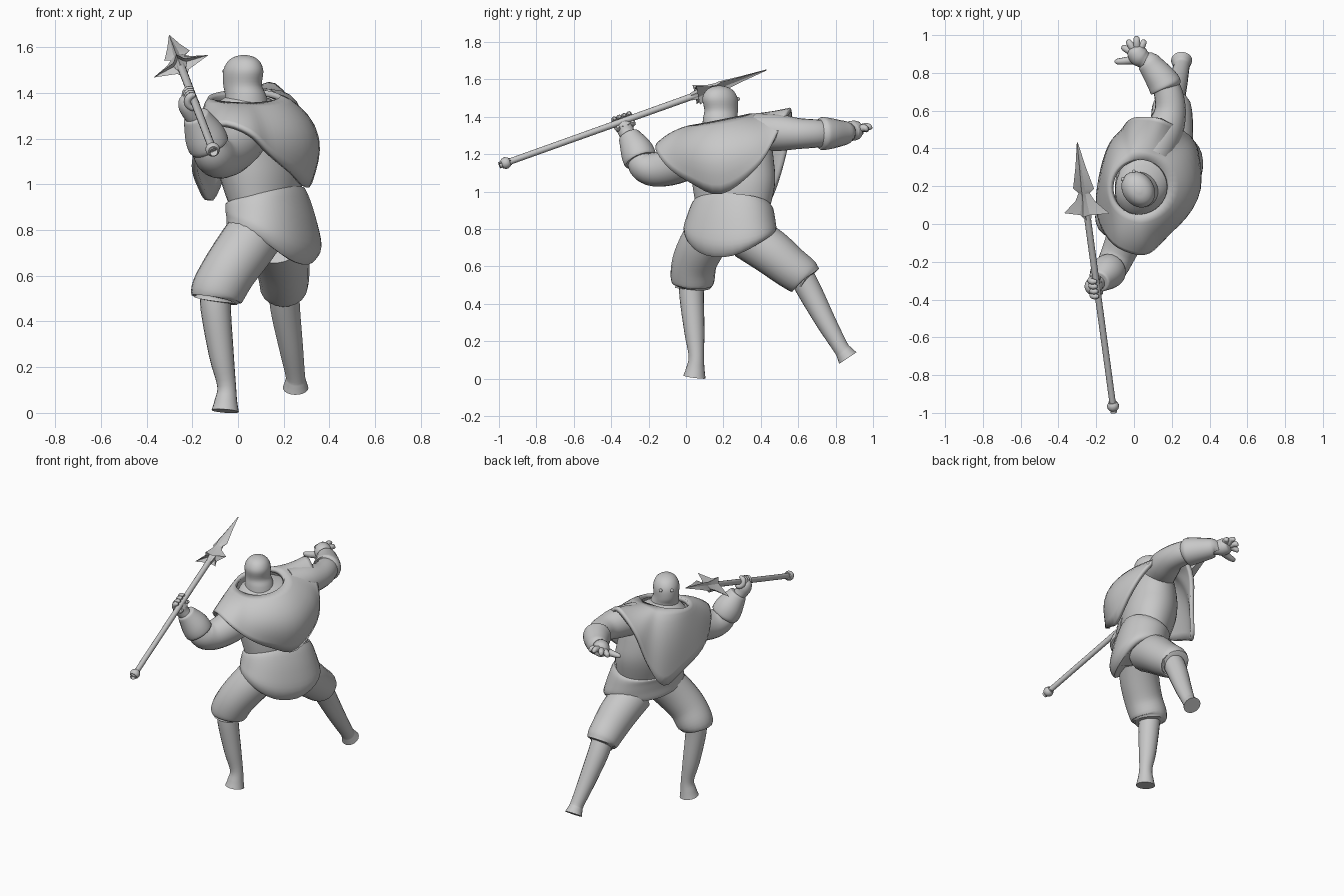
import bpy, bmesh, math
from mathutils import Vector

if "Cube" in bpy.data.objects:
    bpy.data.objects.remove(bpy.data.objects["Cube"])

GREY = bpy.data.materials.new("plain grey")
GREY.diffuse_color = (0.58, 0.58, 0.58, 1)
GREY.use_nodes = True
GREY.node_tree.nodes["Principled BSDF"].inputs["Base Color"].default_value = GREY.diffuse_color


def finish(name, bm, angle=42):
    bmesh.ops.recalc_face_normals(bm, faces=bm.faces[:])
    me = bpy.data.meshes.new(name)
    bm.to_mesh(me)
    bm.free()
    ob = bpy.data.objects.new(name, me)
    bpy.context.collection.objects.link(ob)
    me.materials.append(GREY)
    bpy.ops.object.select_all(action='DESELECT')
    ob.select_set(True)
    bpy.context.view_layer.objects.active = ob
    bpy.ops.object.shade_smooth_by_angle(angle=math.radians(angle))
    return ob


def spline(pts, steps, closed=False):
    """Catmull-Rom through points of any dimension."""
    n = len(pts)
    out = []
    for i in range(n if closed else n - 1):
        ids = [i - 1, i, i + 1, i + 2]
        a, b, c, d = [pts[k % n] if closed else pts[min(max(k, 0), n - 1)] for k in ids]
        for s in range(steps):
            t = s / steps
            out.append(tuple(0.5 * (2 * q + (r - p) * t + (2 * p - 5 * q + 4 * r - u) * t * t
                                    + (3 * q - p - 3 * r + u) * t ** 3)
                             for p, q, r, u in zip(a, b, c, d)))
    if not closed:
        out.append(tuple(pts[-1]))
    return out


def skin(name, rings, cap=True, angle=42):
    """Join equal rings of points into a surface."""
    bm = bmesh.new()
    vr = [[bm.verts.new(p) for p in ring] for ring in rings]
    n = len(vr[0])
    for a, b in zip(vr, vr[1:]):
        for i in range(n):
            j = (i + 1) % n
            bm.faces.new((a[i], a[j], b[j], b[i]))
    if cap:
        bm.faces.new(vr[0][::-1])
        bm.faces.new(vr[-1])
    return finish(name, bm, angle)


def tube(name, pts, steps=4, segs=20):
    """Round limb through (x, y, z, radius) points."""
    pts = spline(pts, steps)
    cs = [Vector(p[:3]) for p in pts]
    nrm = Vector((0.83, 0.31, 0.46))
    rings = []
    for i, c in enumerate(cs):
        t = (cs[min(i + 1, len(cs) - 1)] - cs[max(i - 1, 0)]).normalized()
        nrm = (nrm - t * nrm.dot(t)).normalized()
        bi = t.cross(nrm)
        r = max(pts[i][3], 0.001)
        rings.append([c + r * (nrm * math.cos(k * math.tau / segs) + bi * math.sin(k * math.tau / segs))
                      for k in range(segs)])
    return skin(name, rings)


def loft(name, rows, yaw=0.0, steps=4, segs=32, power=1.0):
    """Stack of ellipses (cx, cy, cz, rx, ry, slope along x, slope along y, lift of the ends)."""
    rings = []
    for cx, cy, cz, rx, ry, sx, sy, lift in spline(rows, steps):
        ring = []
        for k in range(segs):
            a = k * math.tau / segs
            ca, sa = math.cos(a), math.sin(a)
            u = rx * math.copysign(abs(ca) ** power, ca)
            v = ry * math.copysign(abs(sa) ** power, sa)
            x = u * math.cos(yaw) - v * math.sin(yaw)
            y = u * math.sin(yaw) + v * math.cos(yaw)
            ring.append((cx + x, cy + y, cz + sx * x + sy * y + lift * sa * sa))
        rings.append(ring)
    return skin(name, rings)


def ball(name, c, r):
    bm = bmesh.new()
    bmesh.ops.create_uvsphere(bm, u_segments=12, v_segments=8, radius=r)
    bmesh.ops.translate(bm, verts=bm.verts[:], vec=c)
    return finish(name, bm)


# Torso and tilted short skirt, both turned to the chest direction
loft("torso", [(.12, .25, .88, .135, .2, 0, 0, 0), (.1, .255, 1.03, .167, .23, 0, 0, 0),
               (.08, .25, 1.15, .167, .232, 0, 0, 0), (.065, .235, 1.27, .15, .22, 0, .1, 0),
               (.04, .2, 1.345, .13, .155, 0, .2, 0), (.03, .19, 1.385, .08, .09, 0, .1, 0)],
     yaw=math.radians(-25))
loft("skirt", [(.125, .255, .95, .145, .205, .25, -.14, 0), (.13, .25, .925, .16, .228, .1, -.1, 0),
               (.145, .24, .86, .172, .25, -.1, 0, 0), (.158, .235, .77, .178, .262, -.3, .06, .04),
               (.145, .235, .705, .16, .25, -.34, .1, .08), (.145, .235, .72, .13, .2, -.34, .1, .08)],
     yaw=math.radians(-30), power=.92)

# Head facing back-left, with two eyes
F = Vector((-.57, .82, 0))
S = Vector((.82, .57, 0))
loft("head", [(.04, .185, 1.32, .1, .1, 0, 0, 0), (.033, .183, 1.39, .094, .088, 0, 0, 0),
              (.02, .188, 1.435, .094, .08, 0, 0, 0), (.023, .182, 1.495, .1, .082, 0, 0, 0),
              (.025, .18, 1.535, .082, .067, 0, 0, 0), (.026, .178, 1.557, .05, .042, 0, 0, 0),
              (.026, .178, 1.566, .012, .01, 0, 0, 0)], yaw=math.atan2(.82, -.57))
for side in (-1, 1):
    ball("eye", Vector((.022, .183, 1.495)) + F * .09 + S * side * .035, .011)

# Poncho draped from the neck opening to a pointed hem
hem = spline([(.16, .55, 1.43), (.28, .47, 1.27), (.33, .37, 1.12), (.30, .19, .99), (.23, .03, 1.05),
              (.14, -.09, 1.13), (.05, -.155, 1.22), (-.08, -.12, 1.26), (-.16, -.02, 1.18),
              (-.19, .11, 1.08), (-.165, .29, .99), (-.12, .42, .93), (-.06, .49, 1.06),
              (-.01, .55, 1.27), (.07, .565, 1.39)], 4, True)
rings = []
for i in range(10):
    t = i / 9
    ring = []
    for x, y, z in hem:
        a = math.atan2(y - .2, x - .06)
        ix, iy = .03 + .15 * math.cos(a), .195 + .145 * math.sin(a)
        iz = 1.375 + .2 * (iy - .195)
        out = (.12 + .1 * math.cos(a)) * max(iz - z, 0) * math.sin(math.pi * t)
        e = t ** .78
        ring.append((ix + (x - ix) * e + out * math.cos(a), iy + (y - iy) * e + out * math.sin(a),
                     iz + (z - iz) * t ** 1.22))
    rings.append(ring)
poncho = skin("poncho", rings, cap=False, angle=50)
sol = poncho.modifiers.new("thickness", 'SOLIDIFY')
sol.thickness = .026
sol.offset = 0

# Baggy trouser legs
tube("standing_trouser", [(.1, .16, .82, .125), (.03, .09, .72, .125), (-.04, .045, .62, .12),
                          (-.09, .035, .53, .117), (-.1, .032, .495, .1), (-.098, .032, .505, .07)])
tube("forward_trouser", [(.17, .33, .76, .125), (.19, .45, .68, .122), (.2, .55, .6, .112),
                         (.2, .62, .55, .104), (.2, .638, .535, .09), (.2, .63, .54, .065)])

# Shins ending in small flared feet
tube("standing_shin", [(-.1, .035, .56, .068), (-.097, .03, .45, .066), (-.072, .045, .25, .054),
                       (-.05, .055, .12, .041), (-.053, .05, .05, .05), (-.056, .045, .008, .06)])
tube("forward_shin", [(.2, .59, .6, .068), (.205, .66, .47, .066), (.23, .75, .3, .054),
                      (.25, .825, .17, .043), (.252, .845, .14, .046), (.252, .865, .11, .056)])

# Forward arm with bracer and open hand
tube("forward_upper_arm", [(.11, .38, 1.32, .1), (.165, .5, 1.315, .098), (.192, .6, 1.31, .083),
                           (.182, .69, 1.31, .076), (.155, .75, 1.31, .07)])
tube("forward_bracer", [(.172, .718, 1.31, .07), (.168, .727, 1.31, .088), (.145, .765, 1.31, .084),
                        (.1, .825, 1.312, .07), (.073, .86, 1.315, .06), (.069, .864, 1.315, .045)])
tube("forward_palm", [(.085, .84, 1.315, .04), (.052, .868, 1.32, .046), (.025, .89, 1.325, .054),
                      (.005, .925, 1.33, .044), (0, .938, 1.33, .012)])
for tip in ((-.066, .94, 1.31), (-.035, .975, 1.33), (.013, .996, 1.345), (.058, .975, 1.335)):
    b = Vector((.018, .895, 1.328)).lerp(Vector(tip), .25)
    m = b.lerp(Vector(tip), .55) + Vector((0, 0, .008))
    tube("forward_finger", [(*b, .022), (*m, .019), (*b.lerp(Vector(tip), .9), .014), (*tip, .002)], 3, 10)
tube("forward_thumb", [(.02, .875, 1.31, .028), (-.04, .864, 1.295, .021), (-.09, .86, 1.29, .015),
                       (-.104, .86, 1.29, .002)], 3, 10)

# Rear arm, bent up to hold the spear
tube("rear_upper_arm", [(.03, .08, 1.22, .11), (-.03, -.04, 1.15, .105), (-.08, -.15, 1.118, .093),
                        (-.112, -.22, 1.135, .085), (-.135, -.25, 1.18, .07)])
tube("rear_bracer", [(-.122, -.24, 1.16, .07), (-.127, -.244, 1.17, .09), (-.148, -.264, 1.22, .088),
                     (-.175, -.295, 1.28, .066), (-.185, -.305, 1.3, .056), (-.186, -.306, 1.302, .04)])
tube("rear_fist", [(-.18, -.3, 1.28, .038), (-.202, -.318, 1.315, .043), (-.215, -.33, 1.35, .047),
                   (-.215, -.335, 1.38, .036), (-.213, -.335, 1.397, .008)])

# Spear shaft with butt knob
BUTT, TIP = Vector((-.108, -.985, 1.145)), Vector((-.3, .43, 1.65))
D = (TIP - BUTT).normalized()
L = (TIP - BUTT).length
rows = [(0, .022), (.012, .03), (.03, .031), (.05, .02), (.07, .017), (L - .38, .018)]
tube("spear_shaft", [(*(BUTT + D * s), r) for s, r in rows], 3, 14)

# Fingers curled round the shaft
W = Vector((.24, -.01, .095))
W = (W - D * W.dot(D)).normalized()
U = D.cross(W)
for k in range(4):
    c = BUTT + D * (.655 + .028 * k)
    pts = []
    for j in range(7):
        a = math.radians(60 + 40 * j)
        pts.append((*(c + (W * math.cos(a) + U * math.sin(a)) * .03), .016 if 0 < j < 6 else .008))
    tube("rear_finger", pts, 2, 10)

# Barbed spear head: crossed blades lofted along the shaft
rings = []
for s, w, h in ((0, .003, .003), (.14, .03, .016), (.26, .06, .03), (.285, .032, .028), (.33, .055, .034),
                (.4, .13, .06), (.372, .03, .03), (.43, .022, .022)):
    c = TIP - D * s
    q = max(.45 * min(w, h), .0015)
    cross = ((w, 0), (q, q), (0, h), (-q, q), (-w, 0), (-q, -q), (0, -h), (q, -q))
    rings.append([c + W * a + U * b for a, b in cross])
skin("spear_head", rings, angle=20)
